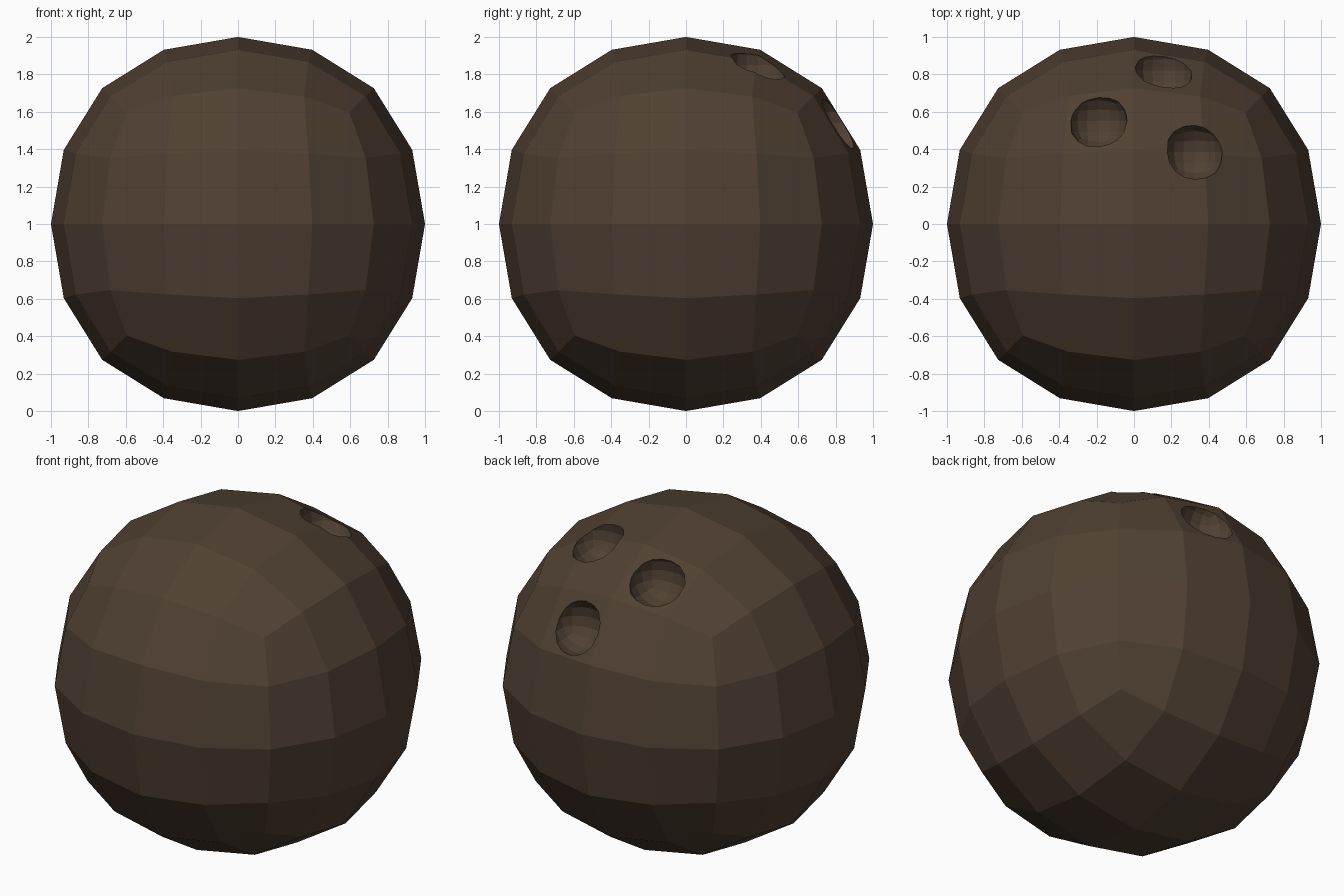
import bpy

if "Cube" in bpy.data.objects:
    bpy.data.objects.remove(bpy.data.objects["Cube"])

SUBSURF_RATIO = 0.8395  # how far a cube face shrinks when subdivided smooth


def round_cube(name, radius, location):
    """Cube smoothed twice into a faceted ball, flat shaded."""
    bpy.ops.mesh.primitive_cube_add(size=2 * radius / SUBSURF_RATIO, location=location)
    ob = bpy.context.object
    ob.name = name
    mod = ob.modifiers.new("Round", 'SUBSURF')
    mod.levels = mod.render_levels = 2
    bpy.ops.object.modifier_apply(modifier=mod.name)
    bpy.ops.object.shade_flat()
    return ob


# Dark brown shell
shell = round_cube("shell", 1.0, (0, 0, 1))
brown = bpy.data.materials.new("dark_brown")
brown.diffuse_color = (0.08, 0.051, 0.032, 1)
brown.use_nodes = True
brown.node_tree.nodes["Principled BSDF"].inputs["Base Color"].default_value = brown.diffuse_color
shell.data.materials.append(brown)

# Three round dents cut near the upper back
dents = [(-0.19, 0.55, 1.81), (0.325, 0.385, 1.85), (0.16, 0.82, 1.54)]
for i, pos in enumerate(dents):
    cutter = round_cube(f"dent_cutter_{i + 1}", 0.155, pos)
    cutter.data.materials.append(brown)
    cut = shell.modifiers.new("Dent", 'BOOLEAN')
    cut.operation = 'DIFFERENCE'
    cut.solver = 'EXACT'
    cut.object = cutter
    bpy.context.view_layer.objects.active = shell
    bpy.ops.object.modifier_apply(modifier=cut.name)
    bpy.data.objects.remove(cutter)
